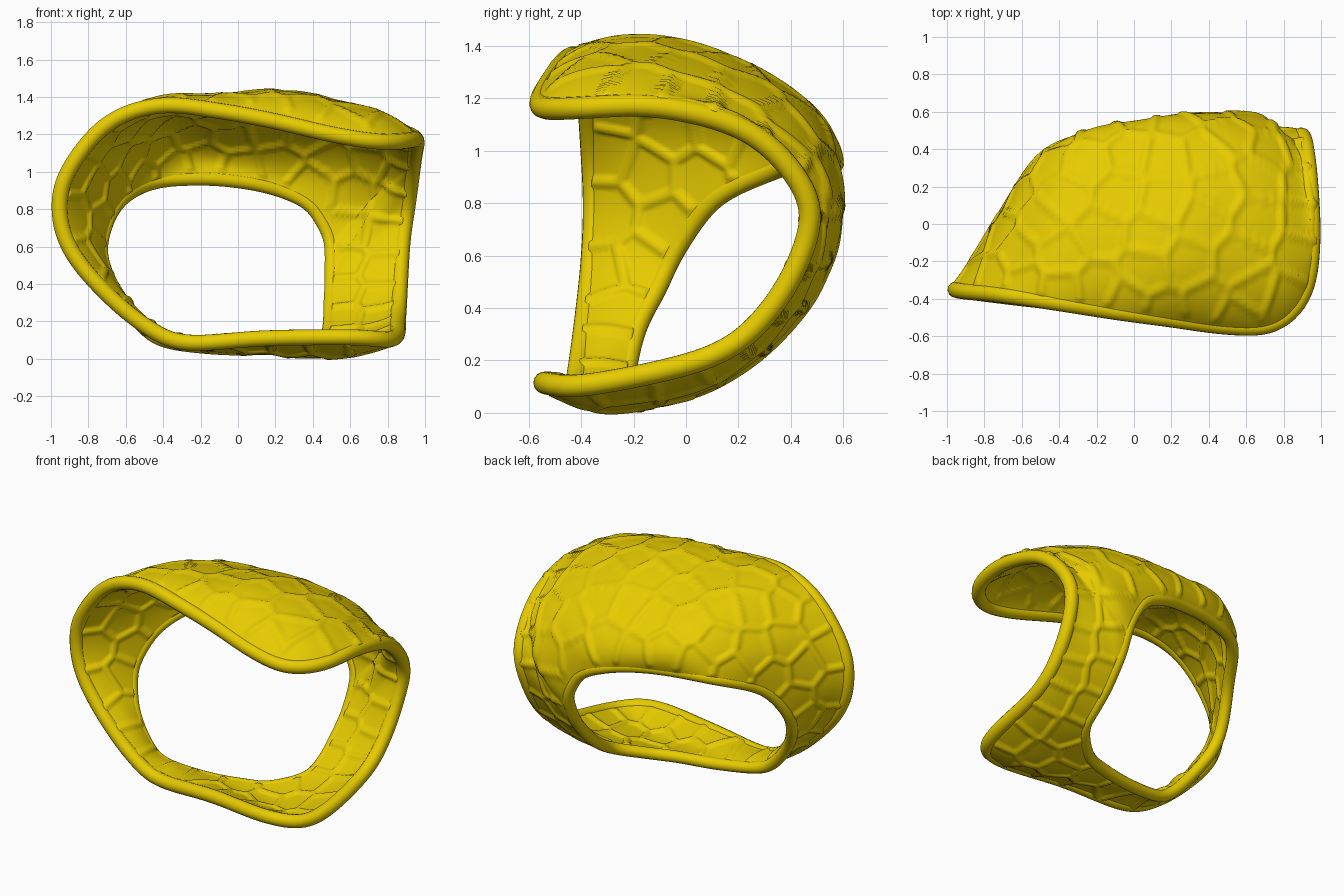
import bpy, bmesh, random, math
from mathutils import Vector, kdtree

if "Cube" in bpy.data.objects:
    bpy.data.objects.remove(bpy.data.objects["Cube"])

random.seed(4)
NU, NV = 440, 56            # samples around the band / across the band
HALF, RIDGE = 0.030, 0.012  # half wall thickness, ridge height
RIM = 0.043                 # radius of the rounded edges

# Four guide loops, from the front rim (first) to the back rim (last)
front = [(-.955,-.35,.78), (-.91,-.36,1.0), (-.7,-.38,1.255), (-.42,-.42,1.355), (-.1,-.47,1.325),
         (.2,-.51,1.27), (.5,-.55,1.2), (.75,-.54,1.16), (.91,-.38,1.165), (.955,-.1,1.17),
         (.94,.25,1.07), (.91,.46,.84), (.88,.455,.64), (.865,.32,.39), (.855,.1,.215),
         (.83,-.38,.105), (.63,-.54,.115), (.15,-.48,.11), (-.28,-.43,.085), (-.48,-.41,.165),
         (-.7,-.385,.345), (-.89,-.36,.57)]
mid_a = [(-.89,-.23,.75), (-.82,-.16,.99), (-.66,-.06,1.19), (-.42,-.05,1.36), (-.08,-.05,1.39),
         (.25,-.05,1.42), (.55,-.12,1.37), (.78,-.08,1.3), (.9,.05,1.2), (.93,.25,1.1),
         (.87,.42,.95), (.8,.51,.73), (.78,.45,.53), (.76,.31,.3), (.75,.08,.13),
         (.6,-.3,.02), (.45,-.38,.03), (.07,-.37,.06), (-.32,-.35,.07), (-.49,-.34,.15),
         (-.68,-.3,.335), (-.83,-.27,.53)]
mid_b = [(-.81,-.12,.69), (-.73,.02,.92), (-.56,.24,1.08), (-.32,.38,1.2), (-.02,.41,1.21),
         (.28,.43,1.2), (.55,.39,1.19), (.72,.42,1.08), (.8,.47,.95), (.78,.5,.85),
         (.7,.53,.7), (.65,.5,.55), (.63,.42,.4), (.62,.28,.24), (.6,.08,.1),
         (.42,-.17,.02), (.27,-.25,.02), (-.03,-.27,.045), (-.36,-.28,.08), (-.5,-.27,.155),
         (-.66,-.23,.335), (-.77,-.18,.5)]
back = [(-.71,-.02,.6), (-.64,.12,.8), (-.46,.37,.92), (-.18,.45,.94), (.05,.5,.92),
        (.22,.54,.88), (.36,.555,.8), (.43,.55,.7), (.46,.535,.62), (.47,.51,.54),
        (.475,.46,.45), (.475,.4,.36), (.47,.3,.26), (.46,.2,.18), (.43,.08,.12),
        (.28,-.07,.07), (.13,-.12,.065), (-.13,-.17,.065), (-.4,-.2,.1), (-.52,-.19,.19),
        (-.62,-.15,.335), (-.69,-.08,.47)]

mat = bpy.data.materials.new("yellow")
mat.diffuse_color = (0.8, 0.6, 0.0, 1)
mat.use_nodes = True
mat.node_tree.nodes["Principled BSDF"].inputs["Base Color"].default_value = mat.diffuse_color


def loop_point(pts, t):
    """Closed Catmull-Rom loop."""
    n = len(pts)
    i = int(t)
    f = t - i
    a, b, c, d = (Vector(pts[(i + k) % n]) for k in (-1, 0, 1, 2))
    return 0.5 * (2*b + (c - a)*f + (2*a - 5*b + 4*c - d)*f*f + (3*b - a - 3*c + d)*f**3)


def sample_times(n):
    """Spread the samples evenly along the front and back loops."""
    m, total, lens = len(front), 0, [0]
    fine = 40
    for k in range(m * fine):
        for g in (front, back):
            total += (loop_point(g, (k + 1) / fine) - loop_point(g, k / fine)).length
        lens.append(total)
    out, k = [], 0
    for j in range(n):
        while lens[k + 1] < total * j / n:
            k += 1
        out.append((k + (total * j / n - lens[k]) / (lens[k + 1] - lens[k])) / fine)
    return out


def smooth_loop(pts, rounds):
    """Soften kinks along a closed loop."""
    for _ in range(rounds):
        pts = [pts[k-1]*.25 + pts[k]*.5 + pts[(k+1) % len(pts)]*.25 for k in range(len(pts))]
    return pts


def across(a, b, c, d, v):
    """Cubic through four guide points."""
    x = 3 * v
    return (a * (-(x-1)*(x-2)*(x-3)/6) + b * (x*(x-2)*(x-3)/2)
            + c * (-x*(x-1)*(x-3)/2) + d * (x*(x-1)*(x-2)/6))


def finish(obj):
    obj.data.materials.append(mat)
    bpy.context.view_layer.objects.active = obj
    obj.select_set(True)
    bpy.ops.object.shade_smooth()
    obj.select_set(False)


def normals(P):
    return [[(P[(i+1) % NU][j] - P[i-1][j]).cross(P[i][min(j+1, NV)] - P[i][max(j-1, 0)]).normalized()
             for j in range(NV + 1)] for i in range(NU)]


# Middle surface of the band; guides describe the outside, so sink it by the wall
times = sample_times(NU)
loops = [smooth_loop([loop_point(g, t) for t in times], 30) for g in (front, mid_a, mid_b, back)]
P = []
for ends in zip(*loops):
    length = sum((ends[k+1] - ends[k]).length for k in range(3))
    vmax = 1 - 0.03 / length
    P.append([across(*ends, vmax * j / NV) for j in range(NV + 1)])
N = normals(P)
P = [[p - n * 0.028 * math.sin(math.pi * j / NV) ** 0.7 if 0 < j < NV else p
      for j, (p, n) in enumerate(zip(pr, nr))] for pr, nr in zip(P, N)]
N = normals(P)


# Cell centres: spaced scatter, then relaxed into even honeycomb-like cells
def make_tree(points):
    tree = kdtree.KDTree(len(points))
    for k, p in enumerate(points):
        tree.insert(p, k)
    tree.balance()
    return tree


cloud = [p for row in P for p in row]
random.shuffle(cloud)
seeds = []
for p in cloud[:6000]:
    if all((p - s).length > 0.185 for s in seeds):
        seeds.append(p)
for _ in range(6):
    tree = make_tree(seeds)
    groups = [[] for _ in seeds]
    for p in cloud[:6000]:
        groups[tree.find(p)[1]].append(p)
    seeds = [sum(g, Vector()) / len(g) if g else s for g, s in zip(groups, seeds)]
tree = make_tree(seeds)


def ridge(p):
    (s1, _, d1), (s2, _, d2) = tree.find_n(p, 2)
    e = (d2*d2 - d1*d1) / (2 * (s1 - s2).length)
    k = max(0, 1 - (e / 0.028) ** 2)
    return RIDGE * k * k * (3 - 2 * k)


# Shell with raised cell borders on both faces
bm = bmesh.new()
outer, inner = [], []
for i in range(NU):
    lift = [HALF + ridge(p) for p in P[i]]
    for j in range(3):      # stay inside the rounded edges
        lift[j] = lift[NV - j] = HALF
    outer.append([bm.verts.new(p + n*h) for p, n, h in zip(P[i], N[i], lift)])
    inner.append([bm.verts.new(p - n*h) for p, n, h in zip(P[i], N[i], lift)])
for i in range(NU):
    k = (i + 1) % NU
    for j in range(NV):
        bm.faces.new((outer[i][j], outer[k][j], outer[k][j+1], outer[i][j+1]))
        bm.faces.new((inner[i][j], inner[i][j+1], inner[k][j+1], inner[k][j]))
    for j in (0, NV):
        bm.faces.new((outer[i][j], inner[i][j], inner[k][j], outer[k][j]))
bmesh.ops.recalc_face_normals(bm, faces=bm.faces)
mesh = bpy.data.meshes.new("honeycomb_shell")
bm.to_mesh(mesh)
bm.free()
shell = bpy.data.objects.new("honeycomb_shell", mesh)
bpy.context.collection.objects.link(shell)
finish(shell)


# Rounded rims around both openings
def rim(name, points, radius):
    curve = bpy.data.curves.new(name, 'CURVE')
    curve.dimensions = '3D'
    curve.bevel_depth = radius
    curve.bevel_resolution = 5
    sp = curve.splines.new('POLY')
    sp.points.add(len(points) - 1)
    for q, p in zip(sp.points, points):
        q.co = (*p, 1)
    sp.use_cyclic_u = True
    obj = bpy.data.objects.new(name, curve)
    bpy.context.collection.objects.link(obj)
    bpy.context.view_layer.objects.active = obj
    obj.select_set(True)
    bpy.ops.object.convert(target='MESH')
    finish(bpy.context.view_layer.objects.active)


rim("front_rim", [row[0] for row in P[::2]], RIM)
rim("back_rim", [row[-1] for row in P[::2]], RIM - 0.006)
